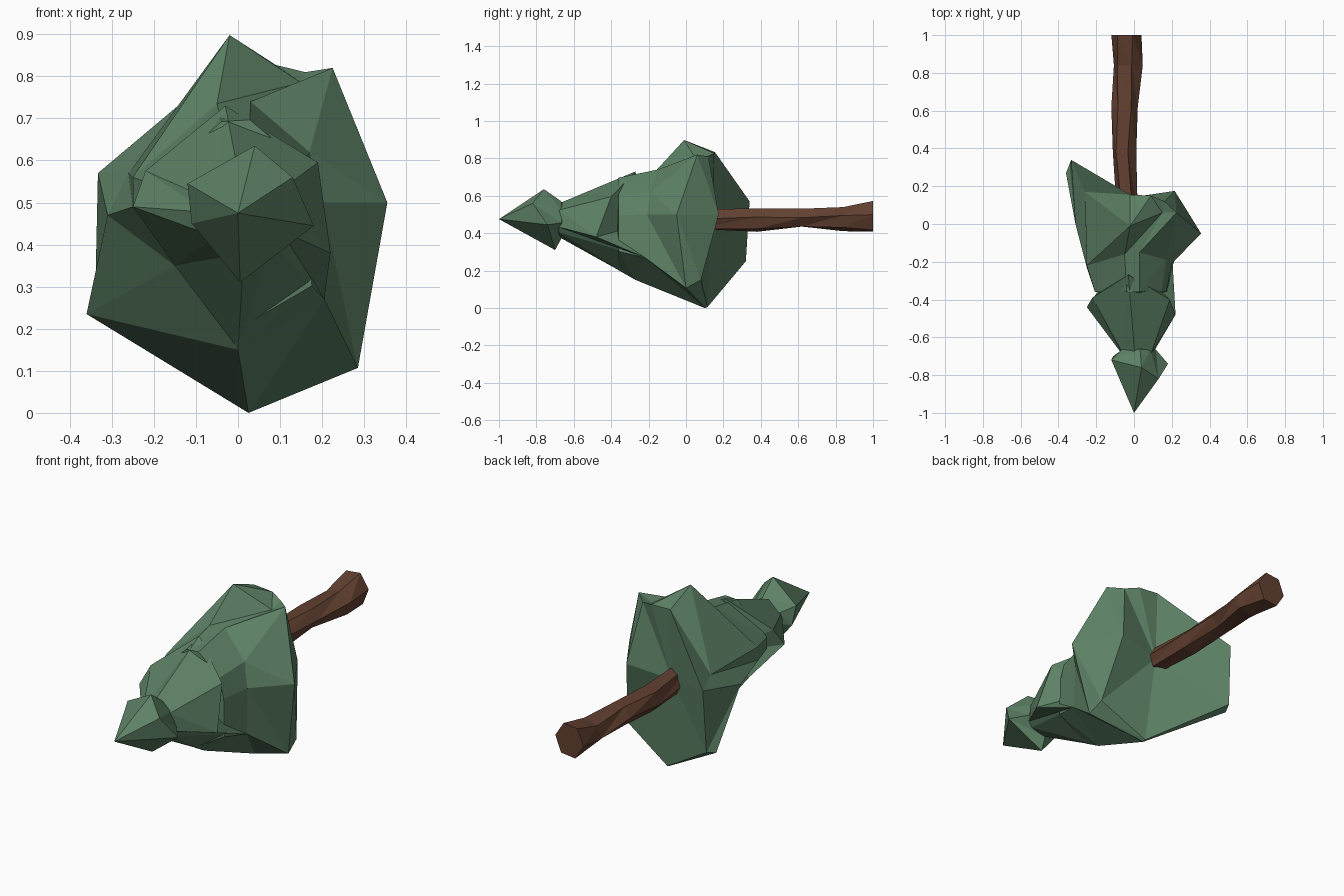
import bpy, bmesh, math
from mathutils import Vector


def material(name, rgb):
    m = bpy.data.materials.new(name)
    m.diffuse_color = (*rgb, 1)
    return m


GREEN = material("pine green", (0.11, 0.22, 0.13))
BROWN = material("bark brown", (0.125, 0.053, 0.031))


def loft(name, rings, front, back, mat):
    """Bridge equal-length rings with triangles, closing both ends with fans."""
    bm = bmesh.new()
    loops = [[bm.verts.new(p) for p in r] for r in rings]
    n = len(rings[0])
    for a, b in zip(loops, loops[1:]):
        for i in range(n):
            j = (i + 1) % n
            bm.faces.new((a[i], a[j], b[j]))
            bm.faces.new((a[i], b[j], b[i]))
    for loop, tip in ((loops[0], front), (loops[-1], back)):
        t = bm.verts.new(tip)
        for i in range(n):
            bm.faces.new((loop[i], loop[(i + 1) % n], t))
    bmesh.ops.remove_doubles(bm, verts=bm.verts, dist=0.0005)
    bmesh.ops.recalc_face_normals(bm, faces=bm.faces)
    me = bpy.data.meshes.new(name)
    bm.to_mesh(me)
    bm.free()
    me.materials.append(mat)
    ob = bpy.data.objects.new(name, me)
    bpy.context.collection.objects.link(ob)
    return ob


def shrink(ring, y, s):
    """Copy of a ring moved to depth y and scaled about the tree axis."""
    return [(0.02 + (x - 0.02) * s, y, 0.47 + (z - 0.47) * s) for x, _, z in ring]


# Small tip of the fallen tree, pointing to the front
tip = [(0.04, -0.76, 0.635), (0.13, -0.82, 0.56), (0.18, -0.74, 0.445),
       (0.005, -0.70, 0.31), (-0.11, -0.70, 0.45), (-0.12, -0.72, 0.545)]
loft("foliage_tip", [tip, shrink(tip, -0.665, 0.6)], (0, -1.0, 0.475),
     (0.02, -0.64, 0.46), GREEN)

# Middle tier: narrow neck widening to a ragged rim
rim = [(-0.03, -0.27, 0.73), (0.19, -0.40, 0.595), (0.22, -0.48, 0.38),
       (0.205, -0.22, 0.27), (0.0, -0.27, 0.152), (-0.15, -0.30, 0.35),
       (-0.25, -0.44, 0.49), (-0.22, -0.39, 0.575)]
centre = Vector((0.02, 0, 0.47))
neck = []
for p in rim:
    q = centre + (Vector((p[0], 0, p[2])) - centre).normalized() * 0.09
    neck.append((q.x, -0.68, q.z))
loft("foliage_middle", [neck, rim], (0.01, -0.70, 0.47), (0, -0.22, 0.45), GREEN)

# Wide bottom tier: inner collar, then a front rim and a back rim
collar = [(-0.05, -0.16, 0.735), (0.03, -0.15, 0.74), (0.17, -0.19, 0.62),
          (0.20, -0.21, 0.50), (0.205, -0.22, 0.27), (0.0, -0.27, 0.15),
          (-0.15, -0.20, 0.35), (-0.25, -0.23, 0.49), (-0.25, -0.22, 0.56)]
skirt = [(-0.02, -0.01, 0.898), (0.15, 0.06, 0.785), (0.225, 0.06, 0.82),
         (0.355, -0.05, 0.50), (0.285, 0.0, 0.107), (0.025, 0.10, 0.0),
         (-0.36, 0.27, 0.235), (-0.31, 0.0, 0.47), (-0.26, 0.17, 0.57)]
back_rim = [(-0.02, 0.155, 0.833), (0.09, 0.15, 0.827), (0.16, 0.12, 0.81),
            (0.215, 0.175, 0.50), (0.275, 0.08, 0.15), (0.025, 0.115, 0.005),
            (-0.34, 0.32, 0.25), (-0.34, 0.32, 0.25), (-0.333, 0.34, 0.57)]
loft("foliage_bottom", [shrink(collar, -0.36, 0.84), collar, skirt, back_rim],
     (0, -0.38, 0.45), (-0.02, 0.14, 0.47), GREEN)

# Six-sided trunk: (y, x centre, z centre, half width, half height, twist)
sections = [(0.05, -0.035, 0.475, 0.055, 0.06, 0.0), (0.38, -0.05, 0.47, 0.064, 0.065, 0.25),
            (0.62, -0.05, 0.483, 0.070, 0.055, 0.0), (0.84, -0.03, 0.475, 0.08, 0.066, 0.3),
            (1.0, -0.04, 0.49, 0.08, 0.09, 0.1)]
trunk = []
for y, cx, cz, w, h, tw in sections:
    trunk.append([(cx + w * math.cos(tw + k * math.pi / 3), y,
                   cz + h * math.sin(tw + k * math.pi / 3)) for k in range(6)])
loft("trunk", trunk, (-0.035, 0.05, 0.475), (-0.04, 1.0, 0.49), BROWN)
